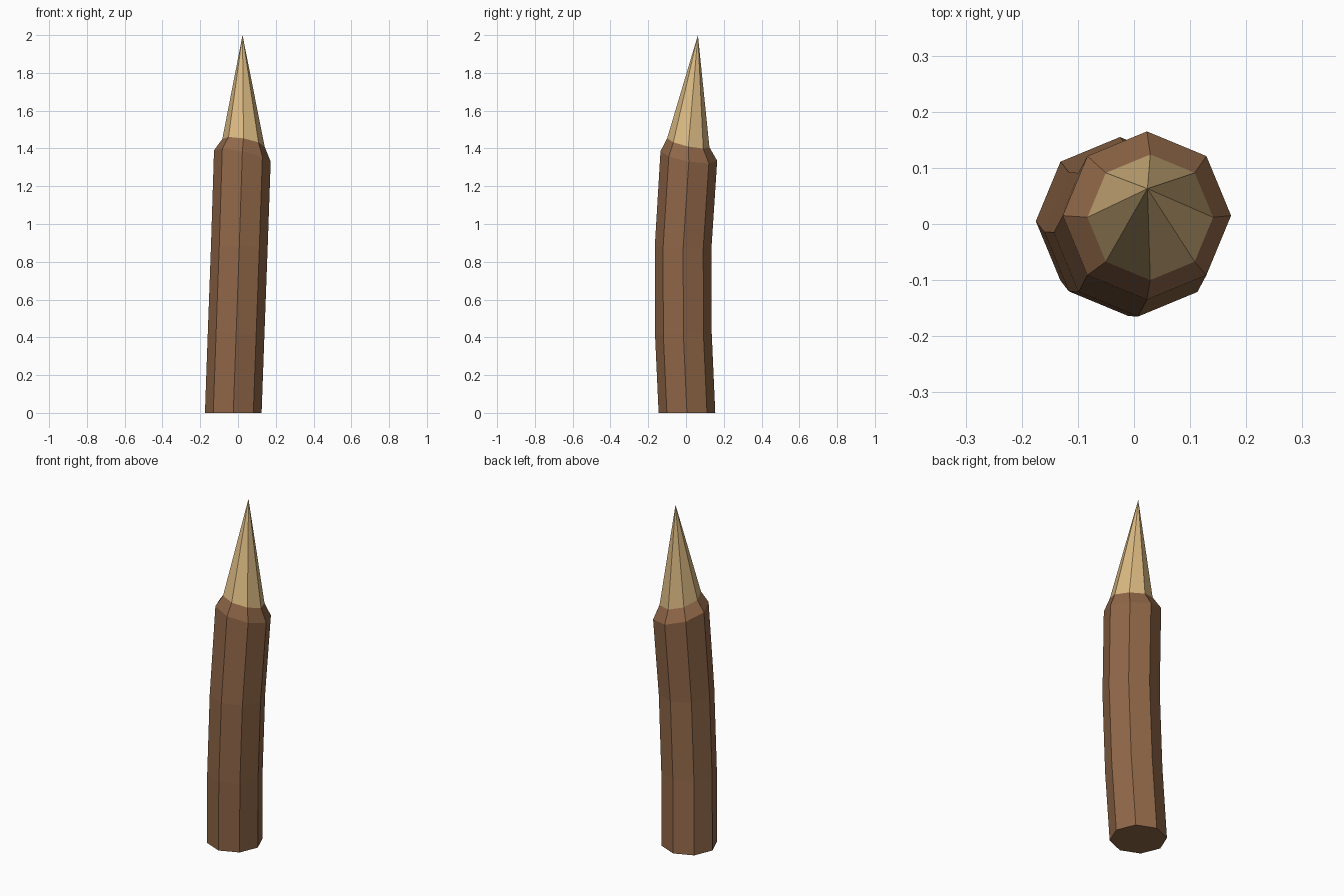
import bpy, bmesh, math

if "Cube" in bpy.data.objects:
    bpy.data.objects.remove(bpy.data.objects["Cube"])

SIDES = 8

def material(name, rgb):
    m = bpy.data.materials.new(name)
    m.diffuse_color = (*rgb, 1)
    m.use_nodes = True
    m.node_tree.nodes["Principled BSDF"].inputs["Base Color"].default_value = m.diffuse_color
    return m

bark = material("brown_bark", (0.28, 0.136, 0.065))
wood = material("pale_cut_wood", (0.71, 0.49, 0.225))

# Rings up the stake: centre x, y, z, radius, slope of the ring along x and y
rings = [
    (-0.025, 0.005, 0.00, 0.150, 0.00, 0.00),
    (-0.010, -0.014, 0.42, 0.150, -0.02, 0.03),
    (0.007, -0.015, 0.88, 0.150, -0.04, -0.03),
    (0.023, 0.015, 1.36, 0.150, -0.20, -0.17),
    (0.029, 0.012, 1.43, 0.112, -0.18, -0.21),
]
tip = (0.024, 0.063, 2.0)

bm = bmesh.new()

def add_ring(cx, cy, cz, r, sx, sy):
    verts = []
    for i in range(SIDES):
        a = 2 * math.pi * i / SIDES
        dx, dy = r * math.cos(a), r * math.sin(a)
        verts.append(bm.verts.new((cx + dx, cy + dy, cz + sx * dx + sy * dy)))
    return verts

loops = [add_ring(*r) for r in rings]

# Flat bottom and bark sides, including the chamfered shoulder
bm.faces.new(loops[0][::-1])
for low, high in zip(loops, loops[1:]):
    for i in range(SIDES):
        j = (i + 1) % SIDES
        bm.faces.new((low[i], low[j], high[j], high[i]))

# Sharpened point
apex = bm.verts.new(tip)
for i in range(SIDES):
    f = bm.faces.new((loops[-1][i], loops[-1][(i + 1) % SIDES], apex))
    f.material_index = 1

bmesh.ops.recalc_face_normals(bm, faces=bm.faces)
mesh = bpy.data.meshes.new("sharpened_stake")
bm.to_mesh(mesh)
bm.free()
mesh.materials.append(bark)
mesh.materials.append(wood)
stake = bpy.data.objects.new("sharpened_stake", mesh)
bpy.context.collection.objects.link(stake)
